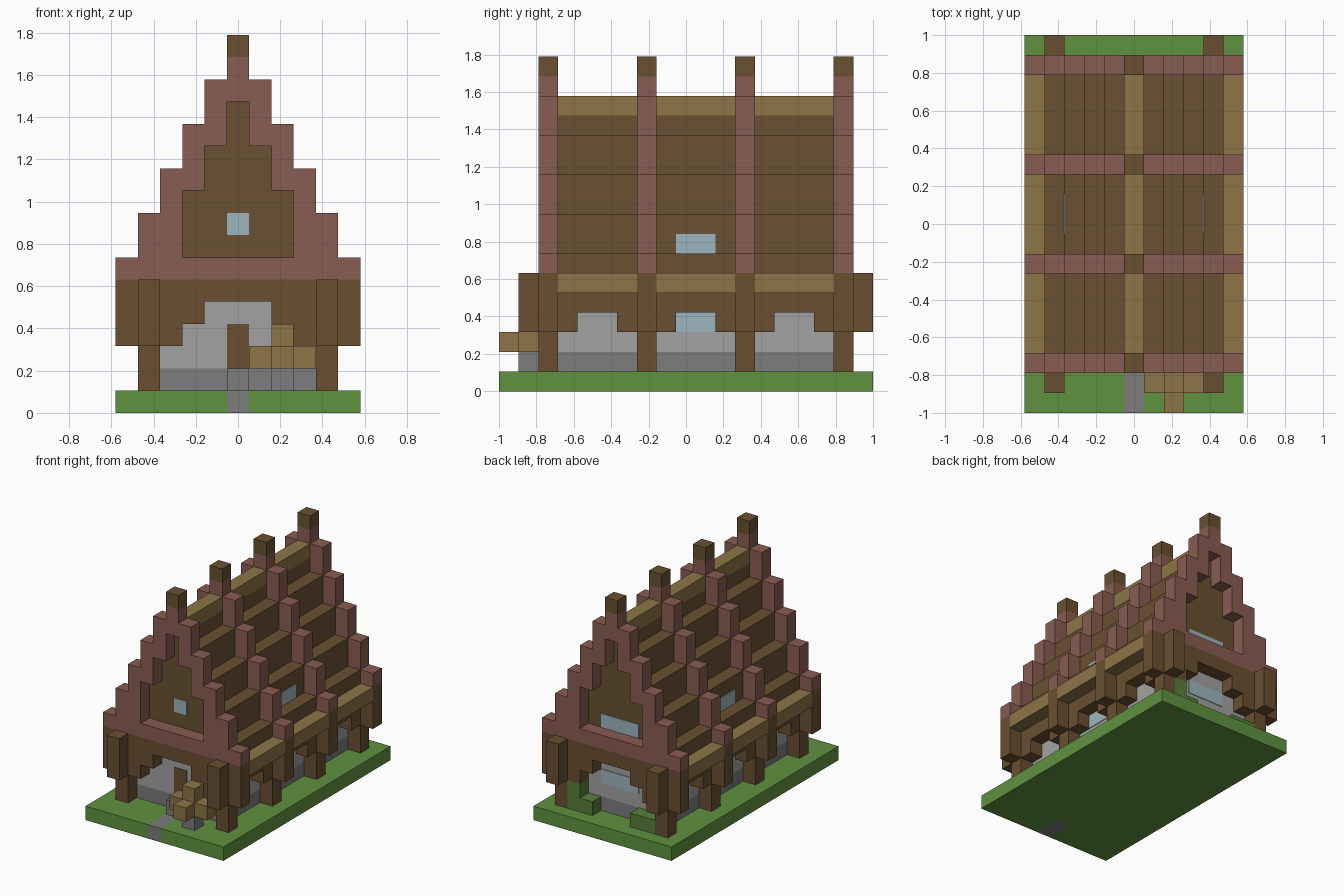
import bpy
import bmesh

if "Cube" in bpy.data.objects:
    bpy.data.objects.remove(bpy.data.objects["Cube"], do_unlink=True)

U = 2 / 19      # size of one building block
T = 0.05        # plate thickness in blocks


def linear(c):
    c /= 255
    return c / 12.92 if c < 0.04045 else ((c + 0.055) / 1.055) ** 2.4


def material(name, *rgb):
    m = bpy.data.materials.new(name)
    col = (*[linear(c) for c in rgb], 1)
    m.diffuse_color = col
    m.use_nodes = True
    bsdf = m.node_tree.nodes["Principled BSDF"]
    bsdf.inputs["Base Color"].default_value = col
    bsdf.inputs["Roughness"].default_value = 0.9
    return m


grass = material("grass green", 96, 146, 64)
leaf = material("bush green", 86, 128, 58)
timber = material("timber brown", 106, 79, 49)
plank = material("roof brown", 105, 81, 49)
tan = material("light wood", 141, 117, 71)
red = material("reddish wood", 137, 93, 82)
plaster = material("pale plaster", 162, 162, 162)
stone = material("grey stone", 125, 125, 125)
glass = material("window blue", 156, 182, 190)


def blocks(name, mat, boxes, mirror=False):
    """One object made of boxes (x0, x1, y0, y1, z0, z1) in block units."""
    bm = bmesh.new()
    if mirror:
        boxes = boxes + [(-b[1], -b[0], *b[2:]) for b in boxes]
    for x0, x1, y0, y1, z0, z1 in boxes:
        vs = bmesh.ops.create_cube(bm, size=1)["verts"]
        for v in vs:
            v.co.x = U * (x1 if v.co.x > 0 else x0)
            v.co.y = U * (y1 if v.co.y > 0 else y0)
            v.co.z = U * (z1 if v.co.z > 0 else z0)
    me = bpy.data.meshes.new(name)
    bm.to_mesh(me)
    bm.free()
    me.materials.append(mat)
    ob = bpy.data.objects.new(name, me)
    bpy.context.collection.objects.link(ob)
    return ob


def column(x, y, z0, z1):
    return (x - .5, x + .5, y - .5, y + .5, z0, z1)


ARCHES = (-7, -2, 3, 8)
BAYS = [(a + .5, b - .5) for a, b in zip(ARCHES, ARCHES[1:])]
FRONT, BACK = -6.5, 7.5

# Ground and path
blocks("lawn", grass, [(-5.5, -.5, -9.5, 9.5, 0, 1), (.5, 5.5, -9.5, 9.5, 0, 1),
                       (-.5, .5, -7.5, 9.5, 0, 1)])
blocks("path", stone, [(-.5, .5, -9.5, -7.5, 0, 1)])
blocks("door_step", stone, [column(0, -7, 1, 2)])

# Walls
for name, mat, z0, z1 in (("foundation", stone, 1, 2), ("wall", plaster, 2, 6)):
    blocks(name, mat, [(-3.5, 3.5, FRONT, BACK, z0, z1)])
blocks("door", timber, [(-.5, .5, FRONT - T, FRONT, 2, 4)])

# Timber frame: posts, brackets, and stepped door arches at both ends
posts = []
for y in ARCHES:
    posts += [column(4, y, 1, 6), column(5, y, 3, 6)]
blocks("side_posts", timber, posts, mirror=True)
for name, y, out in (("front", -7, -8), ("back", 8, 9)):
    blocks(name + "_frame", timber, [column(3, y, 3, 6), column(2, y, 4, 6)], mirror=True)
    blocks(name + "_lintel", timber, [(-1.5, 1.5, y - .5, y + .5, 5, 6)])
    blocks(name + "_brackets", timber, [column(4, out, 3, 6)], mirror=True)

# Side beams, notched in the middle of each bay
beams = []
for a, b in BAYS:
    beams += [(3.5, 4.5, a, b, 4, 5), (3.5, 4.5, a, a + 1, 3, 4), (3.5, 4.5, b - 1, b, 3, 4)]
blocks("side_beams", timber, beams, mirror=True)

# Roof steps, eaves and ridge between the arches
for i, (a, b) in enumerate(BAYS):
    steps = [(x - .5, x + .5, a, b, 13 - 2 * x, 15 - 2 * x) for x in range(1, 5)]
    blocks(f"roof_steps_{i}", plank, steps, mirror=True)
    blocks(f"ridge_base_{i}", plank, [(-.5, .5, a, b, 12, 14)])
    blocks(f"ridge_{i}", tan, [(-.5, .5, a, b, 14, 15)])
    blocks(f"eaves_{i}", tan, [(4.5, 5.5, a, b, 5, 6)], mirror=True)

# Stepped roof arches with caps
ARCH = ((5, 6, 7), (4, 6, 9), (3, 6, 11), (2, 10, 13), (1, 12, 15))
for i, y in enumerate(ARCHES):
    blocks(f"roof_arch_{i}", red, [column(x, y, z0, z1) for x, z0, z1 in ARCH], mirror=True)
    blocks(f"arch_tie_{i}", red, [(-2.5, 2.5, y - .5, y + .5, 6, 7), column(0, y, 14, 16)])
    blocks(f"arch_cap_{i}", plank, [column(0, y, 16, 17)])

# Gable panels behind the end arches
for name, y in (("front", FRONT + .5), ("back", BACK - .5)):
    blocks(name + "_gable", plank, [(-w, w, y - .5, y + .5, z0, z1)
                                    for w, z0, z1 in ((2.5, 7, 10), (1.5, 10, 12), (.5, 12, 14))])

# Windows
blocks("front_gable_window", glass, [(-.5, .5, FRONT - T, FRONT, 8, 9)])
blocks("back_gable_window", glass, [(-1.5, 1.5, BACK, BACK + T, 7, 8)])
blocks("back_window", glass, [(-1.5, 1.5, BACK, BACK + T, 3, 4)])
blocks("side_windows", glass, [(3.5, 3.5 + T, -.5, 1.5, z, z + 1) for z in (3, 7)], mirror=True)

# Small tree beside the door
blocks("tree_trunk", stone, [column(2, -8, 1, 2)])
blocks("tree_crown", tan, [(.5, 3.5, -8.5, -7.5, 2, 3), column(2, -9, 2, 3),
                           column(2, -7, 2, 3), column(2, -8, 3, 4)])

# Bushes at the back
blocks("back_bushes", leaf, [column(3, 8, 1, 3), column(2, 8, 1, 2),
                             column(-2, 8, 1, 2), column(-3, 8, 1, 2)])
